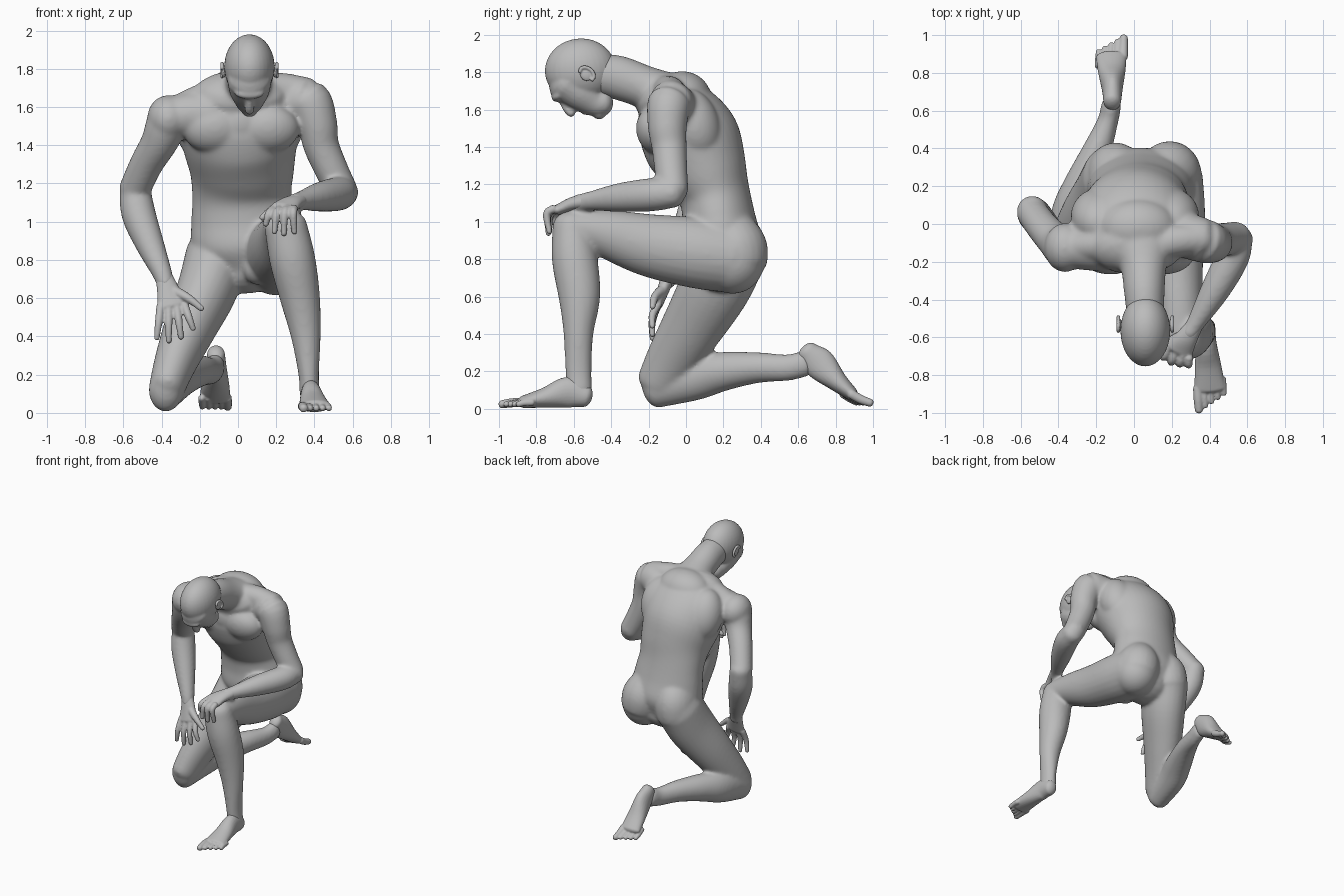
import bpy, bmesh, math
from mathutils import Vector, Matrix

skin = bpy.data.materials.new("grey_clay")
skin.diffuse_color = (0.5, 0.5, 0.5, 1)


def spline(pts, n=5):
    """Smooth path through stations (x, y, z, side radius, depth radius)."""
    p = [Vector(q if len(q) == 5 else q + (q[3],)) for q in pts]
    p = [p[0] * 2 - p[1]] + p + [p[-1] * 2 - p[-2]]
    out = []
    for a, b, c, d in zip(p, p[1:], p[2:], p[3:]):
        for i in range(n):
            t = i / n
            out.append(0.5 * (2 * b + (c - a) * t + (2 * a - 5 * b + 4 * c - d) * t * t
                              + (3 * b - a - 3 * c + d) * t ** 3))
    return out + [p[-2]]


def tube(bm, *pts, seg=24):
    """Rounded limb with elliptical sections and domed ends."""
    st = spline(pts)
    pos = [Vector(s[:3]) for s in st]
    rings = []
    for i, s in enumerate(st):
        t = (pos[min(i + 1, len(st) - 1)] - pos[max(i - 1, 0)]).normalized()
        side = Vector((1, 0, 0))
        if abs(t.x) > 0.9:
            side = Vector((0, 1, 0))
        side = (side - t * side.dot(t)).normalized()
        rings.append((pos[i], t, side, s[3], s[4]))

    def dome(r, sign):
        c, t, side, a, b = r
        h = 0.8 * min(a, b)
        return [(c + t * sign * h * math.sin(k), t, side, a * math.cos(k), b * math.cos(k))
                for k in (0.35, 0.7, 1.05, 1.35)]
    rings = dome(rings[0], -1)[::-1] + rings + dome(rings[-1], 1)
    loops = []
    for c, t, side, a, b in rings:
        up = t.cross(side)
        loops.append([bm.verts.new(c + side * a * math.cos(k * math.tau / seg)
                                   + up * b * math.sin(k * math.tau / seg)) for k in range(seg)])
    for l0, l1 in zip(loops, loops[1:]):
        for k in range(seg):
            m = (k + 1) % seg
            bm.faces.new((l0[k], l0[m], l1[m], l1[k]))
    bm.faces.new(loops[0][::-1])
    bm.faces.new(loops[-1])


def ball(bm, loc, rad, tilt=0.0):
    """Ellipsoid tilted about the x axis."""
    m = Matrix.Translation(loc) @ Matrix.Rotation(tilt, 4, 'X') @ Matrix.Diagonal((*rad, 1))
    bmesh.ops.create_uvsphere(bm, u_segments=32, v_segments=20, radius=1, matrix=m)


def finish(bm, name, voxel, smooth):
    """Fuse overlapping masses into one smooth skin."""
    bmesh.ops.recalc_face_normals(bm, faces=bm.faces[:])
    me = bpy.data.meshes.new(name)
    bm.to_mesh(me)
    bm.free()
    for f in me.polygons:
        f.use_smooth = True
    me.materials.append(skin)
    ob = bpy.data.objects.new(name, me)
    bpy.context.collection.objects.link(ob)
    r = ob.modifiers.new("fuse", 'REMESH')
    r.mode = 'VOXEL'
    r.voxel_size = voxel
    r.use_smooth_shade = True
    s = ob.modifiers.new("relax", 'SMOOTH')
    s.factor = 0.5
    s.iterations = smooth


# ---- body: trunk ----
b = bmesh.new()
tube(b, (0.05, 0.20, 0.76, 0.2, 0.17), (0.04, 0.19, 0.88, 0.28, 0.215),
     (0.03, 0.175, 1.02, 0.275, 0.195), (0.02, 0.15, 1.15, 0.26, 0.192),
     (0.02, 0.10, 1.28, 0.275, 0.23), (0.01, 0.03, 1.43, 0.305, 0.262),
     (0.01, -0.06, 1.57, 0.32, 0.228), (0.01, -0.13, 1.66, 0.25, 0.15), seg=40)
tube(b, (0.14, 0.21, 0.98, 0.13, 0.14), (0.18, 0.255, 0.87, 0.165, 0.175),
     (0.195, 0.265, 0.80, 0.165, 0.175))                  # buttocks
tube(b, (-0.06, 0.21, 0.98, 0.13, 0.14), (-0.09, 0.25, 0.88, 0.155, 0.175),
     (-0.105, 0.255, 0.79, 0.155, 0.175))
ball(b, (0.195, 0.25, 0.79), (0.165, 0.17, 0.175))
ball(b, (0.10, 0.03, 0.75), (0.07, 0.09, 0.08))           # groin
for x in (-0.125, 0.155):                                 # chest muscles
    ball(b, (x, -0.16, 1.485), (0.165, 0.105, 0.13), 0.3)
ball(b, (0.015, -0.16, 1.50), (0.13, 0.095, 0.13), 0.3)
ball(b, (0.02, -0.02, 1.66), (0.21, 0.155, 0.145))        # upper back
for x in (-0.19, 0.20):                                   # shoulder blades
    ball(b, (x, 0.04, 1.52), (0.145, 0.14, 0.2), 0.35)

# ---- body: neck, shoulders, arms ----
tube(b, (0.04, -0.10, 1.67, 0.19, 0.13), (0.05, -0.22, 1.72, 0.125, 0.115),
     (0.055, -0.36, 1.77, 0.108, 0.118), (0.06, -0.47, 1.79, 0.10, 0.11))
tube(b, (0.05, -0.13, 1.70, 0.08), (0.22, -0.09, 1.695, 0.085), (0.36, -0.08, 1.675, 0.08))
tube(b, (0.05, -0.13, 1.69, 0.08), (-0.15, -0.11, 1.645, 0.09), (-0.35, -0.12, 1.57, 0.075))
tube(b, (-0.14, -0.13, 1.56, 0.125), (-0.25, -0.125, 1.56, 0.12), (-0.35, -0.125, 1.545, 0.11))
ball(b, (-0.365, -0.125, 1.54), (0.11, 0.13, 0.122))
tube(b, (-0.355, -0.13, 1.55, 0.11), (-0.38, -0.12, 1.49, 0.108), (-0.415, -0.09, 1.41, 0.096),
     (-0.48, -0.02, 1.30, 0.087), (-0.54, 0.06, 1.17, 0.083))
tube(b, (-0.54, 0.07, 1.18, 0.081), (-0.52, 0.04, 1.04, 0.09), (-0.46, -0.02, 0.88, 0.075),
     (-0.40, -0.08, 0.74, 0.054), (-0.38, -0.10, 0.68, 0.047))
tube(b, (0.28, -0.06, 1.62, 0.12), (0.37, -0.09, 1.63, 0.118), (0.415, -0.10, 1.51, 0.105),
     (0.435, -0.09, 1.40, 0.094), (0.49, -0.08, 1.27, 0.088), (0.54, -0.07, 1.17, 0.083))
tube(b, (0.55, -0.07, 1.155, 0.081), (0.52, -0.18, 1.145, 0.089), (0.43, -0.35, 1.13, 0.078),
     (0.33, -0.52, 1.11, 0.05), (0.29, -0.58, 1.10, 0.046))

# ---- body: raised leg ----
tube(b, (0.185, 0.24, 0.81, 0.18, 0.19), (0.205, 0.05, 0.835, 0.172, 0.19),
     (0.22, -0.20, 0.875, 0.147, 0.168), (0.24, -0.42, 0.935, 0.122, 0.132),
     (0.25, -0.58, 0.97, 0.112, 0.10))
tube(b, (0.25, -0.61, 0.975, 0.112, 0.105), (0.285, -0.595, 0.80, 0.12, 0.122),
     (0.325, -0.57, 0.60, 0.105, 0.112), (0.355, -0.575, 0.40, 0.078, 0.08),
     (0.37, -0.575, 0.20, 0.054, 0.07), (0.375, -0.57, 0.10, 0.054, 0.068))

# ---- body: kneeling leg ----
tube(b, (-0.11, 0.24, 0.82, 0.165, 0.19), (-0.16, 0.155, 0.65, 0.158, 0.19),
     (-0.25, 0.04, 0.45, 0.137, 0.167), (-0.325, -0.07, 0.27, 0.112, 0.142),
     (-0.37, -0.145, 0.14, 0.095, 0.12))
tube(b, (-0.38, -0.165, 0.118, 0.088, 0.115), (-0.34, 0.05, 0.168, 0.10, 0.122),
     (-0.28, 0.20, 0.20, 0.095, 0.105), (-0.20, 0.38, 0.22, 0.078, 0.083),
     (-0.14, 0.54, 0.22, 0.056, 0.071), (-0.12, 0.63, 0.24, 0.053, 0.07))
finish(b, "body", 0.011, 14)

# ---- head, bowed forward ----
b = bmesh.new()
ball(b, (0.06, -0.565, 1.81), (0.132, 0.19, 0.17), 0.1)            # skull
tube(b, (0.06, -0.63, 1.745, 0.117, 0.115), (0.06, -0.555, 1.685, 0.104, 0.098),
     (0.06, -0.485, 1.64, 0.078, 0.078), (0.06, -0.445, 1.635, 0.07, 0.07))  # face and jaw
ball(b, (0.06, -0.683, 1.675), (0.08, 0.04, 0.03), 0.7)            # brow
tube(b, (0.06, -0.67, 1.66, 0.018), (0.06, -0.638, 1.605, 0.021), (0.06, -0.612, 1.582, 0.025))
ball(b, (0.06, -0.54, 1.592), (0.036, 0.03, 0.02), -0.4)           # lips
ball(b, (0.06, -0.465, 1.585), (0.042, 0.038, 0.038))              # chin
finish(b, "head", 0.008, 8)

# ---- ears ----
for name, x, s in (("right_ear", -0.075, -1), ("left_ear", 0.195, 1)):
    b = bmesh.new()
    ball(b, (x, -0.535, 1.785), (0.012, 0.03, 0.035), 0.6)
    rim = [(x + s * 0.008, -0.53 + 0.036 * math.sin(a) - 0.012 * math.cos(a),
            1.79 + 0.036 * math.cos(a), 0.01) for a in [0.55 * k - 1.2 for k in range(8)]]
    tube(b, *rim, seg=12)
    finish(b, name, 0.005, 2)

# ---- right hand, spread on the thigh ----
b = bmesh.new()
tube(b, (-0.39, -0.09, 0.72, 0.043, 0.04), (-0.365, -0.12, 0.64, 0.06, 0.033),
     (-0.345, -0.15, 0.56, 0.077, 0.027))
for i, (x, z) in enumerate(((-0.425, 0.39), (-0.362, 0.375), (-0.298, 0.395), (-0.235, 0.44))):
    x0 = -0.405 + 0.042 * i
    tube(b, (x0, -0.15, 0.56, 0.022), ((x0 + x) / 2, -0.18, (0.56 + z) / 2, 0.02),
         (x, -0.18, z, 0.015), seg=14)
tube(b, (-0.34, -0.12, 0.64, 0.03), (-0.26, -0.165, 0.60, 0.023), (-0.19, -0.18, 0.545, 0.016), seg=14)
finish(b, "right_hand", 0.007, 3)

# ---- left hand, draped over the knee ----
b = bmesh.new()
tube(b, (0.32, -0.54, 1.11, 0.045, 0.04), (0.275, -0.61, 1.095, 0.06, 0.036),
     (0.24, -0.67, 1.07, 0.075, 0.03))
for i, (x, y, z) in enumerate(((0.145, -0.70, 0.985), (0.19, -0.73, 0.945),
                               (0.24, -0.735, 0.935), (0.295, -0.73, 0.945))):
    x0, y0 = 0.187 + 0.035 * i, -0.655 - 0.018 * i
    tube(b, (x0, y0, 1.07, 0.022), ((x0 + x) / 2 - 0.005, (y0 + y) / 2 - 0.025, 1.04, 0.021),
         (x, y, z, 0.015), seg=14)
tube(b, (0.24, -0.60, 1.08, 0.03), (0.17, -0.63, 1.055, 0.022), (0.125, -0.64, 1.02, 0.016), seg=14)
finish(b, "left_hand", 0.007, 3)

# ---- planted foot ----
b = bmesh.new()
tube(b, (0.38, -0.54, 0.068, 0.05, 0.06), (0.382, -0.63, 0.088, 0.055, 0.083),
     (0.392, -0.75, 0.06, 0.07, 0.055), (0.402, -0.87, 0.037, 0.083, 0.033))
for i in range(5):
    r = 0.026 if i == 0 else 0.019
    x = 0.338 + 0.033 * i
    tube(b, (x, -0.87 + 0.012 * i, 0.034, r), (x + 0.002, -0.93 + 0.016 * i, 0.032, r * 0.95),
         (x + 0.006, -0.985 + 0.022 * i, 0.024, r * 0.85), seg=14)
finish(b, "left_foot", 0.006, 3)

# ---- trailing foot, up on its toes ----
b = bmesh.new()
tube(b, (-0.115, 0.65, 0.305, 0.047, 0.058), (-0.115, 0.715, 0.24, 0.055, 0.085),
     (-0.118, 0.81, 0.145, 0.073, 0.055), (-0.12, 0.885, 0.08, 0.081, 0.036))
for i in range(5):
    r = 0.026 if i == 0 else 0.019
    x = -0.058 - 0.033 * i
    tube(b, (x, 0.885 - 0.012 * i, 0.078, r), (x + 0.002, 0.935 - 0.014 * i, 0.05, r * 0.95),
         (x + 0.004, 0.985 - 0.018 * i, 0.032, r * 0.85), seg=14)
finish(b, "right_foot", 0.006, 3)
